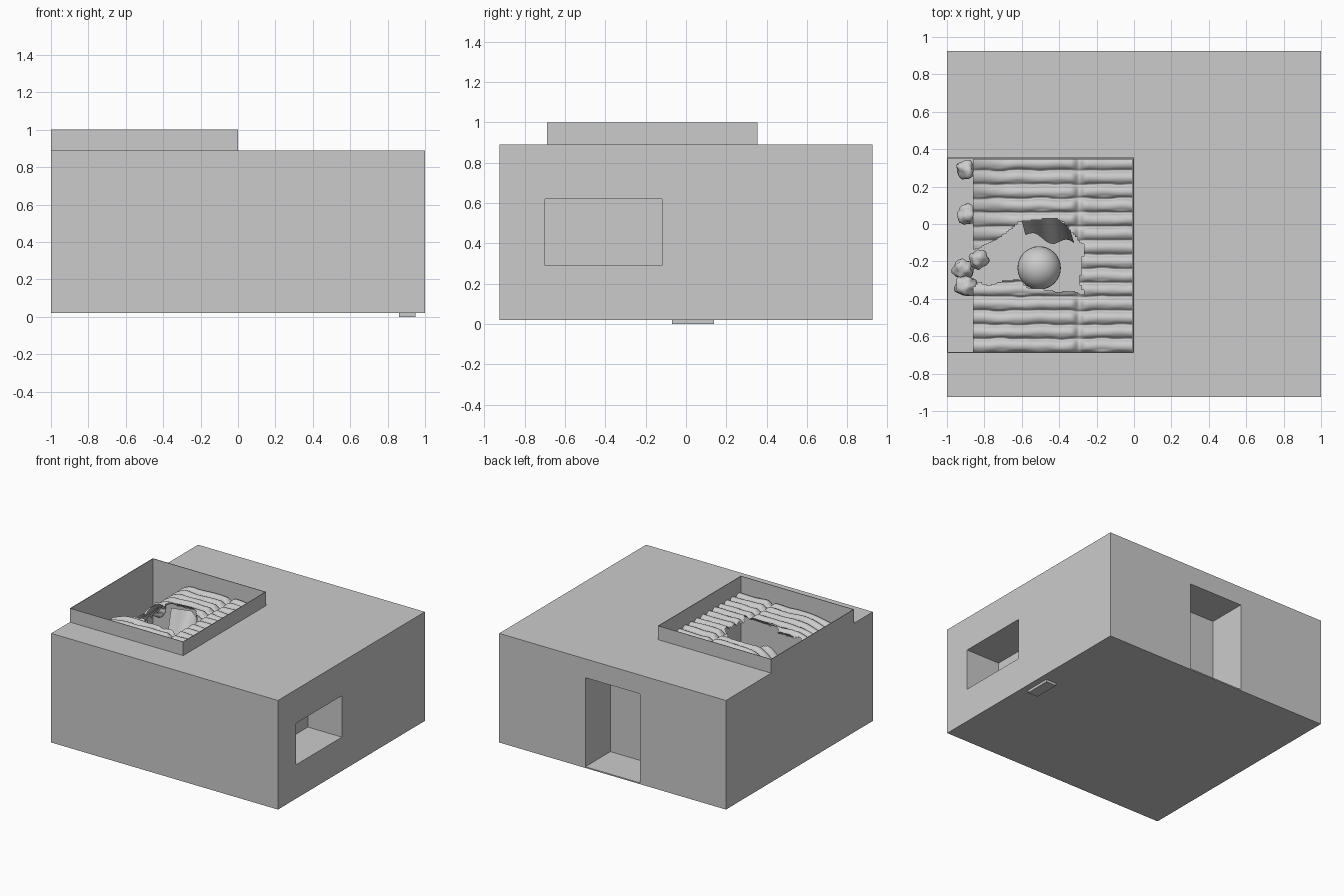
import bpy, bmesh, math, random
from mathutils import Vector, noise

if "Cube" in bpy.data.objects:
    bpy.data.objects.remove(bpy.data.objects["Cube"])

random.seed(4)


def box(name, lo, hi):
    bm = bmesh.new()
    bmesh.ops.create_cube(bm, size=1)
    for v in bm.verts:
        v.co = Vector([(a + b) / 2 + c * (b - a) for a, b, c in zip(lo, hi, v.co)])
    return finish(name, bm)


def finish(name, bm, smooth=False):
    me = bpy.data.meshes.new(name)
    bm.to_mesh(me)
    bm.free()
    ob = bpy.data.objects.new(name, me)
    bpy.context.collection.objects.link(ob)
    if smooth:
        for p in me.polygons:
            p.use_smooth = True
    return ob


def cut(ob, lo, hi):
    cutter = box("cutter", lo, hi)
    cutter.hide_render = True
    m = ob.modifiers.new("cut", 'BOOLEAN')
    m.operation, m.object, m.solver = 'DIFFERENCE', cutter, 'EXACT'
    bpy.context.view_layer.objects.active = ob
    bpy.ops.object.modifier_apply(modifier=m.name)
    bpy.data.objects.remove(cutter)


# main block with pit, side window recess and back doorway recess
body = box("main_block", (-1, -.925, .02), (1, .925, .89))
pit_lo, pit_hi = (-.995, -.685, .06), (-.005, .35, 1.2)
cut(body, pit_lo, pit_hi)
cut(body, (.70, -.70, .29), (1.1, -.12, .62))
cut(body, (-.24, .61, .03), (.24, 1.0, .74))

# raised thin rim around the opening
rim = box("roof_rim", (-1, -.69, .89), (0, .355, 1.0))
cut(rim, (-.995, -.685, .8), (-.005, .35, 1.2))

# small tab under the floor
box("bottom_tab", (.86, -.07, 0), (.95, .14, .02))


# ragged edge of the break in the ribbed sheet
def lerp_pts(pts, x):
    for (x0, y0), (x1, y1) in zip(pts, pts[1:]):
        if x <= x1:
            return y0 + (y1 - y0) * max(0, x - x0) / (x1 - x0)
    return pts[-1][1]


UPPER = [(-.86, -.14), (-.72, -.08), (-.62, 0), (-.45, .05), (-.36, -.02), (-.28, -.12)]
LOWER = [(-.86, -.33), (-.7, -.31), (-.5, -.35), (-.38, -.37), (-.28, -.39)]


def sheet_z(x, y):
    n = noise.noise(Vector((x * 6, y * 6, 1)))
    t = (y + .69) / .075
    rib = math.sqrt(max(0, 1 - (2 * (t % 1) - 1) ** 2))
    groove = min(1, abs(x + .295) / .035) ** .5
    z = .835 + .045 * rib * groove + .012 * n
    if x < -.62:
        z -= (-.62 - x) ** 2 * (3.5 if y > -.2 else .8)
    return z


# ribbed ceiling sheet with a broken hole
bm = bmesh.new()
NX, NY = 72, 168
rows = []
for j in range(NY + 1):
    row = []
    for i in range(NX + 1):
        x, y = -.86 + .853 * i / NX, -.684 + 1.032 * j / NY
        wob = .008 * noise.noise(Vector((x * 9, math.floor(y / .075), 3)))
        row.append(bm.verts.new((x, y, sheet_z(x, y + wob))))
    rows.append(row)
for j in range(NY):
    for i in range(NX):
        c = rows[j][i].co
        w = .03 * noise.noise(Vector((c.x * 12, c.y * 12, 7)))
        if c.x < -.28 + w and lerp_pts(LOWER, c.x) + w < c.y < lerp_pts(UPPER, c.x) + w:
            continue
        bm.faces.new((rows[j][i], rows[j][i + 1], rows[j + 1][i + 1], rows[j + 1][i]))
bmesh.ops.delete(bm, geom=[v for v in bm.verts if not v.link_faces], context='VERTS')
finish("ribbed_sheet", bm, True)

# hanging flap beside the hole
bm = bmesh.new()
prev = None
for i in range(13):
    t = i / 12
    x = -.6 + .26 * t
    top = bm.verts.new((x, lerp_pts(UPPER, x) + .01, .84))
    low = bm.verts.new((x + .02, -.06 - .05 * t + .02 * math.sin(9 * t), .66))
    if prev:
        bm.faces.new((prev[1], low, top, prev[0]))
    prev = (top, low)
finish("hanging_flap", bm, True)

# ball inside the pit
bm = bmesh.new()
bmesh.ops.create_uvsphere(bm, u_segments=32, v_segments=16, radius=.116)
for v in bm.verts:
    v.co += Vector((-.507, -.235, .45))
finish("ball", bm, True)

# rough lumps along the left edge of the sheet
for k, (x, y, z, r) in enumerate([(-.89, .05, .62, .05), (-.91, -.24, .64, .055),
                                  (-.9, -.33, .66, .055), (-.83, -.19, .68, .05),
                                  (-.9, .33, .64, .05)]):
    bm = bmesh.new()
    bmesh.ops.create_icosphere(bm, subdivisions=3, radius=r)
    for v in bm.verts:
        v.co = v.co * (1 + .4 * noise.noise(v.co * 30 + Vector((k * 5, 0, 0))))
        v.co += Vector((x, min(y, .29), z))
    finish("lump_%d" % (k + 1), bm, True)
